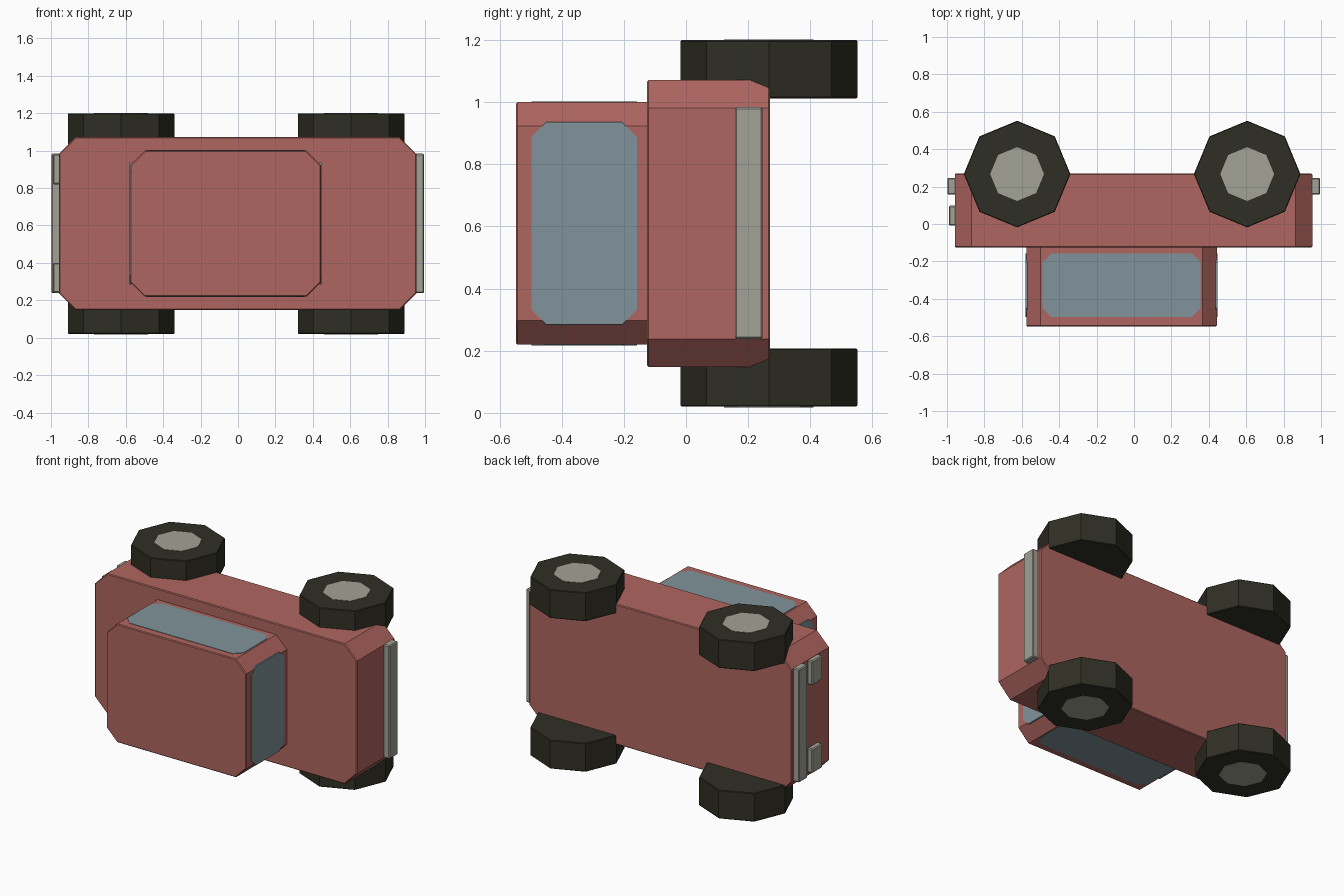
import bpy, bmesh, math

cube = bpy.data.objects.get("Cube")
if cube:
    bpy.data.objects.remove(cube, do_unlink=True)


def material(name, rgb):
    m = bpy.data.materials.new(name)
    m.use_nodes = True
    m.diffuse_color = (*rgb, 1)
    m.node_tree.nodes["Principled BSDF"].inputs["Base Color"].default_value = (*rgb, 1)
    return m


RED = material("body red", (0.43, 0.133, 0.117))
GLASS = material("window blue grey", (0.215, 0.295, 0.325))
GREY = material("trim grey", (0.36, 0.36, 0.305))
RUBBER = material("tyre black", (0.029, 0.028, 0.018))

# Which 3D axes the two profile coordinates follow for each extrusion axis
PLANES = {"x": (1, 2, 0), "y": (0, 2, 1), "z": (0, 1, 2)}


def prism(name, points, axis, low, high, mat, bevel=0.0):
    """Extrude a closed 2D profile along an axis, with optional softened rims."""
    a, b, c = PLANES[axis]
    bm = bmesh.new()
    rings = []
    for depth in (low, high):
        ring = []
        for u, v in points:
            co = [0, 0, 0]
            co[a], co[b], co[c] = u, v, depth
            ring.append(bm.verts.new(co))
        bm.faces.new(ring)
        rings.append(ring)
    n = len(points)
    for i in range(n):
        j = (i + 1) % n
        bm.faces.new((rings[0][i], rings[0][j], rings[1][j], rings[1][i]))
    bmesh.ops.recalc_face_normals(bm, faces=bm.faces)
    mesh = bpy.data.meshes.new(name)
    bm.to_mesh(mesh)
    bm.free()
    mesh.materials.append(mat)
    obj = bpy.data.objects.new(name, mesh)
    bpy.context.collection.objects.link(obj)
    if bevel:
        mod = obj.modifiers.new("rim", "BEVEL")
        mod.width = bevel
        mod.segments = 1
        mod.limit_method = "ANGLE"
        mod.angle_limit = math.radians(60)
    return obj


def cut_rect(u0, u1, v0, v1, c):
    """Rectangle with its four corners cut off."""
    return [(u0 + c, v0), (u1 - c, v0), (u1, v0 + c), (u1, v1 - c),
            (u1 - c, v1), (u0 + c, v1), (u0, v1 - c), (u0, v0 + c)]


def rect(u0, u1, v0, v1):
    return [(u0, v0), (u1, v0), (u1, v1), (u0, v1)]


def octagon(u, v, r):
    return [(u + r * math.cos(k * math.pi / 4), v + r * math.sin(k * math.pi / 4))
            for k in range(8)]


# Lower body and cabin, the vehicle lying on its side
prism("body", cut_rect(-0.958, 0.954, 0.148, 1.072, 0.09), "y", -0.125, 0.27, RED, 0.005)
prism("cabin", cut_rect(-0.576, 0.443, 0.22, 1.0, 0.077), "y", -0.548, -0.12, RED, 0.005)

# Windows on the four sides of the cabin
end_pane = cut_rect(-0.498, -0.158, 0.284, 0.936, 0.048)
side_pane = cut_rect(-0.49, 0.356, -0.498, -0.158, 0.048)
for name, profile, axis, face, out in (
        ("front_window", end_pane, "x", -0.576, -1),
        ("rear_window", end_pane, "x", 0.443, 1),
        ("upper_side_window", side_pane, "z", 1.0, 1),
        ("lower_side_window", side_pane, "z", 0.22, -1)):
    low, high = sorted((face - out * 0.006, face + out * 0.003))
    prism(name, profile, axis, low, high, GLASS)

# Bumpers
bumper = rect(0.157, 0.247, 0.238, 0.984)
prism("front_bumper", bumper, "x", -0.998, -0.95, GREY, 0.006)
prism("rear_bumper", bumper, "x", 0.945, 0.995, GREY, 0.006)

# Headlights
for side, z in (("lower", 0.32), ("upper", 0.9)):
    prism(side + "_headlight", rect(-0.008, 0.098, z - 0.08, z + 0.08),
          "x", -0.99, -0.95, GREY, 0.006)

# Eight-sided wheels with flat hubs on the outer faces
for end, x in (("front", -0.625), ("rear", 0.605)):
    for side, low, high, hub in (("lower", 0.02, 0.208, 0.018),
                                 ("upper", 1.012, 1.2, 1.198)):
        prism(f"{end}_{side}_tyre", octagon(x, 0.267, 0.285), "z", low, high, RUBBER, 0.004)
        prism(f"{end}_{side}_hub", octagon(x, 0.267, 0.144), "z", hub, hub + 0.004, GREY)
